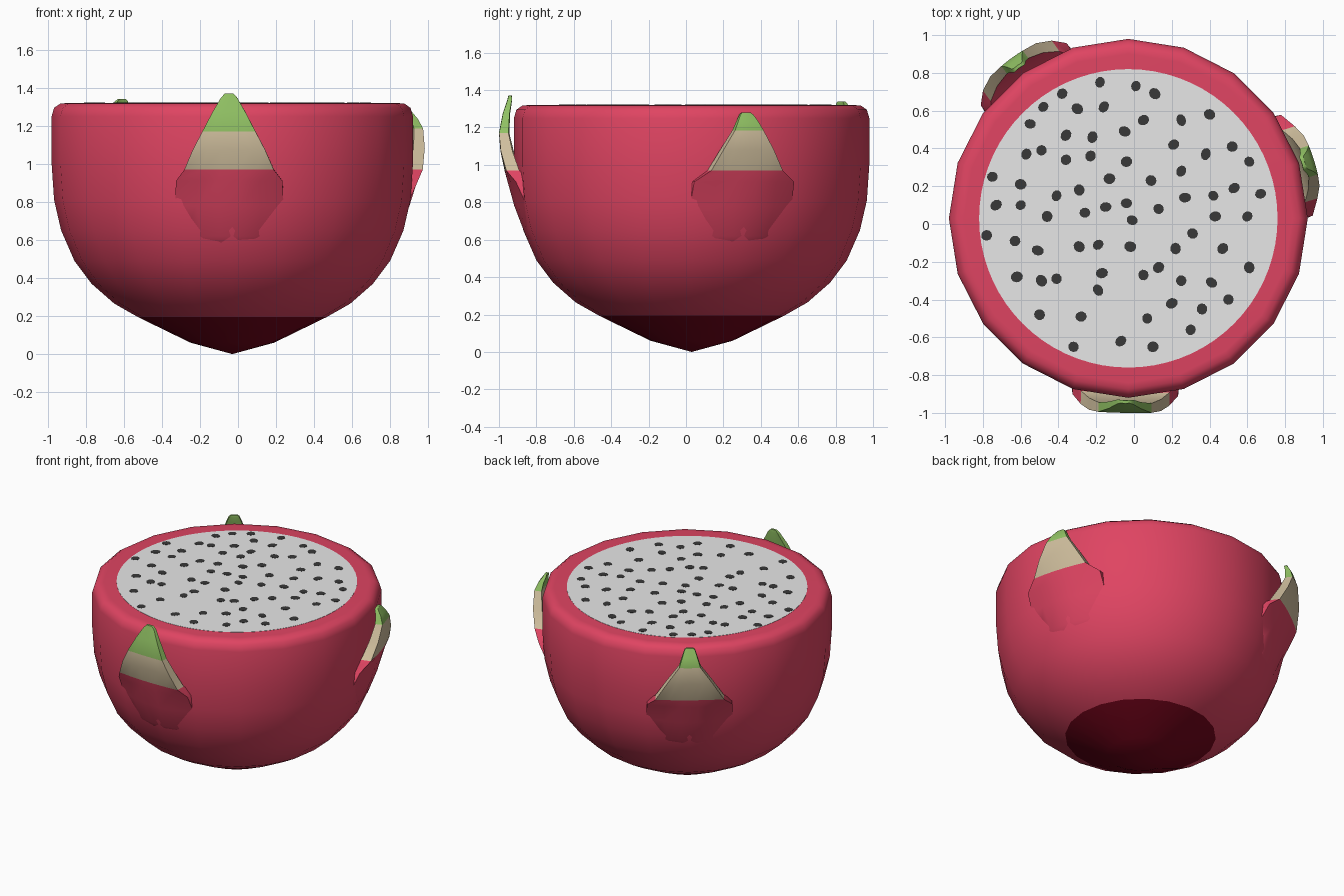
import bpy, bmesh, math, random

if "Cube" in bpy.data.objects:
    bpy.data.objects.remove(bpy.data.objects["Cube"])

random.seed(4)
CX, CY = -0.03, 0.03      # fruit axis
TOP = 1.32                # height of the cut


def material(name, rgb):
    m = bpy.data.materials.new(name)
    m.diffuse_color = (*rgb, 1)
    m.use_nodes = True
    m.node_tree.nodes["Principled BSDF"].inputs["Base Color"].default_value = m.diffuse_color
    return m


SKIN = material("pink skin", (0.74, 0.058, 0.122))
DARK = material("dark maroon base", (0.18, 0.0015, 0.011))
FLESH = material("white flesh", (0.82, 0.82, 0.82))
SEED = material("seed grey", (0.04, 0.04, 0.04))
GREEN = material("leaf green", (0.28, 0.53, 0.125))
BEIGE = material("leaf beige", (0.63, 0.52, 0.34))


def finish(name, bm, mats, angle=45):
    bmesh.ops.recalc_face_normals(bm, faces=bm.faces)
    me = bpy.data.meshes.new(name)
    bm.to_mesh(me)
    bm.free()
    for m in mats:
        me.materials.append(m)
    ob = bpy.data.objects.new(name, me)
    bpy.context.collection.objects.link(ob)
    bpy.ops.object.select_all(action='DESELECT')
    ob.select_set(True)
    bpy.context.view_layer.objects.active = ob
    bpy.ops.object.shade_smooth_by_angle(angle=math.radians(angle))
    return ob


# Fruit half: 20-sided lathe with a dark patch at the bottom
profile = [(0.22, 0.06), (0.495, 0.194), (0.62, 0.265), (0.74, 0.37), (0.83, 0.49),
           (0.90, 0.65), (0.937, 0.81), (0.95, 1.0), (0.95, 1.25), (0.937, 1.295),
           (0.905, 1.317), (0.87, TOP)]
N = 20
bm = bmesh.new()
tip = bm.verts.new((CX, CY, 0))
rings = [[bm.verts.new((CX + r * math.cos(2 * math.pi * i / N),
                        CY + r * math.sin(2 * math.pi * i / N), z)) for i in range(N)]
         for r, z in profile]
for i in range(N):
    j = (i + 1) % N
    bm.faces.new((tip, rings[0][j], rings[0][i]))
    for a, b in zip(rings, rings[1:]):
        bm.faces.new((a[i], a[j], b[j], b[i]))
bm.faces.new(rings[-1])
for f in bm.faces:
    f.material_index = 1 if f.calc_center_median().z < 0.19 else 0
finish("fruit_skin", bm, [SKIN, DARK])


# Thin flat plates on the cut: flesh disc and seeds
def plate(bm, x, y, z, rx, ry, turn, n):
    c, s = math.cos(turn), math.sin(turn)
    pts = []
    for i in range(n):
        a = 2 * math.pi * i / n
        u, v = rx * math.cos(a), ry * math.sin(a)
        pts.append((x + u * c - v * s, y + u * s + v * c))
    lo = [bm.verts.new((*p, z - 0.0015)) for p in pts]
    hi = [bm.verts.new((*p, z)) for p in pts]
    bm.faces.new(hi)
    bm.faces.new(lo[::-1])
    for i in range(n):
        j = (i + 1) % n
        bm.faces.new((lo[i], lo[j], hi[j], hi[i]))


bm = bmesh.new()
plate(bm, CX, CY, TOP + 0.0015, 0.79, 0.79, 0, 72)
finish("flesh", bm, [FLESH])

# Seed positions in hundredths, grouped by band
seeds = [-18, 75, 1, 73, 11, 69, -38, 69, -48, 62, -30, 61, -16, 62, 40, 58, 25, 55, 5, 55,
         -55, 53, -36, 47, -5, 49, -22, 46, 21, 42, 52, 41, -49, 39, -57, 37, 38, 37, -36, 34,
         -23, 36, -4, 33, 61, 33, 25, 28, -75, 25, -60, 21, -13, 24, 9, 23, -29, 18, 53, 19,
         -41, 15, 27, 14, 42, 15, 67, 16, -73, 10, -60, 10, -15, 9, -4, 11, 13, 8, -46, 4,
         -26, 6, -1, 2, 43, 4, 60, 4, -78, -6, -63, -9, -51, -14, -29, -12, -19, -11, -2, -12,
         31, -5, 22, -13, 47, -13, -62, -28, -49, -30, -41, -29, -17, -26, 5, -27, 13, -23,
         25, -30, 41, -31, 61, -23, -19, -35, -50, -48, -28, -49, 7, -50, 20, -42, 36, -45,
         50, -40, 30, -56, -7, -62, 10, -65, -32, -65]
bm = bmesh.new()
for x, y in zip(seeds[::2], seeds[1::2]):
    plate(bm, x / 100, y / 100, TOP + 0.003, random.uniform(0.028, 0.033),
          random.uniform(0.025, 0.029), random.uniform(0, math.pi), 10)
finish("seeds", bm, [SEED])

# Leaf scales: rows of height, outer centre, outer edge, inner centre
leaf_rows = [(0.50, 0.81, 0.76, 0.70), (0.62, 0.888, 0.83, 0.76),
             (0.78, 0.95, 0.875, 0.82), (0.91, 0.985, 0.935, 0.88),
             (0.97, 1.00, 0.987, 0.93), (1.08, 1.022, 1.017, 0.96),
             (1.18, 1.03, 1.027, 0.98), (1.28, 1.01, 1.007, 0.975),
             (1.35, 0.985, 0.983, 0.962), (1.37, 0.98, 0.978, 0.964)]
base_widths = [0.16, 0.24, 0.285, 0.28]


def leaf(name, degrees, top_widths, green_from, tip_z, lean=0.0, red_inside=False):
    bm = bmesh.new()
    a = math.radians(degrees)
    ca, sa = math.cos(a), math.sin(a)
    loops = []
    steps = [-1, -0.6, -0.2, 0.2, 0.6, 1]
    for (z, out, edge, inn), hw in zip(leaf_rows, base_widths + top_widths):
        push = lean * min(max(z - 0.78, 0) / 0.3, 1)
        if z > 1.18:
            z = green_from + (z - 1.18) / 0.19 * (tip_z - green_from)
        elif z > 0.97:
            z = 0.97 + (z - 0.97) / 0.21 * (green_from - 0.97)
        pts = [(t * hw, push + out - (out - edge) * t * t) for t in steps]
        pts += [(t * hw, push + inn - (out - edge) * t * t) for t in reversed(steps)]
        loops.append([bm.verts.new((CX + d * ca - s * sa, CY + d * sa + s * ca, z))
                      for s, d in pts])
    n = len(loops[0])
    for k, (p, q) in enumerate(zip(loops, loops[1:])):
        for i in range(n):
            j = (i + 1) % n
            f = bm.faces.new((p[i], p[j], q[j], q[i]))
            f.material_index = 0 if k < 4 else 1 if k < 6 else 2
            if red_inside and k < 6 and 6 <= i <= 10:
                f.material_index = 0
    bm.faces.new(loops[0])
    bm.faces.new(loops[-1]).material_index = 2
    finish(name, bm, [SKIN, BEIGE, GREEN], 60)


leaf("front_leaf", -91, [0.235, 0.19, 0.14, 0.085, 0.042, 0.022], 1.17, 1.37)
leaf("right_leaf", 17.5, [0.20, 0.14, 0.08, 0.055, 0.035, 0.022], 1.185, 1.28)
leaf("back_leaf", 126, [0.225, 0.15, 0.07, 0.05, 0.035, 0.022], 1.22, 1.34, 0.02, True)
